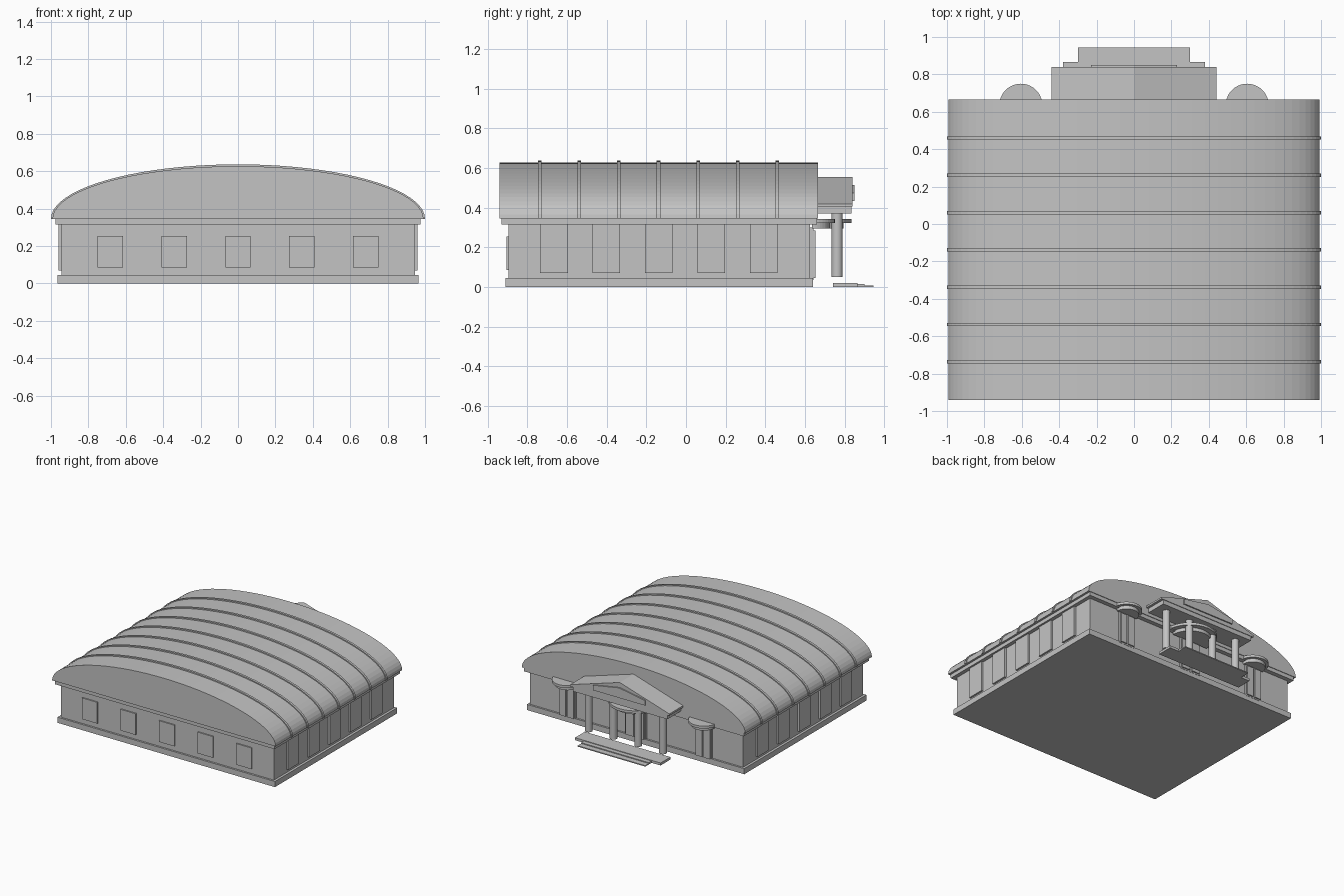
import bpy, bmesh, math
from mathutils import Vector

if "Cube" in bpy.data.objects:
    bpy.data.objects.remove(bpy.data.objects["Cube"], do_unlink=True)

grey = bpy.data.materials.new("stone grey")
grey.use_nodes = True
GREY = (0.55, 0.55, 0.55, 1)
grey.diffuse_color = GREY
grey.node_tree.nodes["Principled BSDF"].inputs["Base Color"].default_value = GREY


def finish(name, bm):
    bmesh.ops.recalc_face_normals(bm, faces=bm.faces)
    mesh = bpy.data.meshes.new(name)
    bm.to_mesh(mesh)
    bm.free()
    mesh.materials.append(grey)
    obj = bpy.data.objects.new(name, mesh)
    bpy.context.collection.objects.link(obj)
    return obj


def prism(name, points, direction):
    """Extrude a closed outline of 3D points along a direction."""
    bm = bmesh.new()
    face = bm.faces.new([bm.verts.new(p) for p in points])
    side = bmesh.ops.extrude_face_region(bm, geom=[face])
    moved = [g for g in side["geom"] if isinstance(g, bmesh.types.BMVert)]
    bmesh.ops.translate(bm, verts=moved, vec=Vector(direction))
    return finish(name, bm)


def box(name, x0, x1, y0, y1, z0, z1):
    return prism(name, [(x0, y0, z0), (x1, y0, z0), (x1, y1, z0), (x0, y1, z0)], (0, 0, z1 - z0))


def vault(name, half_width, top, y0, y1, spring=0.345, steps=40):
    arc = [math.pi * i / steps for i in range(steps + 1)]
    outline = [(half_width * math.cos(a), y0, spring + (top - spring) * math.sin(a)) for a in arc]
    return prism(name, outline, (0, y1 - y0, 0))


def half_disc(name, x, y, radius, z0, z1, steps=20):
    arc = [math.pi * i / steps for i in range(steps + 1)]
    outline = [(x + radius * math.cos(a), y + radius * math.sin(a), z0) for a in arc]
    return prism(name, outline, (0, 0, z1 - z0))


# Main hall
box("plinth", -0.965, 0.965, -0.91, 0.64, 0, 0.045)
box("walls", -0.945, 0.945, -0.895, 0.625, 0.045, 0.315)
box("cornice", -0.975, 0.975, -0.93, 0.66, 0.315, 0.345)

# Vaulted roof with raised ribs
vault("vault_roof", 0.992, 0.627, -0.94, 0.665)
for i in range(7):
    y = -0.737 + 0.1995 * i
    vault("roof_rib", 1.0, 0.637, y - 0.009, y + 0.009)

# Windows on the front and both sides
for i in range(-2, 3):
    x = 0.342 * i
    box("front_window", x - 0.068, x + 0.068, -0.905, -0.89, 0.085, 0.255)
    y = -0.137 + 0.2645 * i
    for s in (-1, 1):
        inner, outer = sorted((s * 0.94, s * 0.96))
        box("side_window", inner, outer, y - 0.07, y + 0.07, 0.07, 0.315)

# Doors and half-round canopies on the rear
for x, width, radius in ((-0.605, 0.07, 0.115), (0, 0.09, 0.2), (0.605, 0.07, 0.115)):
    box("door_frame", x - width, x + width, 0.62, 0.642, 0.035, 0.3)
    for s in (-1, 1):
        mid = x + s * width / 2
        box("door_leaf", mid - width * 0.4, mid + width * 0.4, 0.62, 0.652, 0.045, 0.285)
    half_disc("door_canopy", x, 0.635, radius, 0.322, 0.342)
    half_disc("canopy_base", x, 0.635, radius * 0.8, 0.295, 0.322)

# Portico: columns, beam, gable and crest plate
for x in (-0.33, -0.11, 0.11, 0.33):
    bm = bmesh.new()
    bmesh.ops.create_cone(bm, cap_ends=True, segments=20, radius1=0.028, radius2=0.028, depth=0.32)
    bmesh.ops.translate(bm, verts=bm.verts, vec=(x, 0.762, 0.21))
    column = finish("portico_column", bm)
    for p in column.data.polygons:
        p.use_smooth = len(p.vertices) == 4
box("portico_beam", -0.42, 0.42, 0.64, 0.835, 0.37, 0.405)
prism("portico_gable", [(-0.44, 0.64, 0.405), (0.44, 0.64, 0.405), (0.44, 0.64, 0.42),
                        (0, 0.64, 0.555), (-0.44, 0.64, 0.42)], (0, 0.2, 0))
prism("gable_plate", [(-0.23, 0.835, 0.435), (0.23, 0.835, 0.435), (0.23, 0.835, 0.475),
                      (0, 0.835, 0.515), (-0.23, 0.835, 0.475)], (0, 0.015, 0))

# Entrance steps
box("upper_step", -0.38, 0.38, 0.74, 0.865, 0, 0.02)
box("middle_step", -0.3, 0.3, 0.74, 0.9, 0, 0.015)
box("lower_step", -0.3, 0.3, 0.74, 0.945, 0, 0.008)
